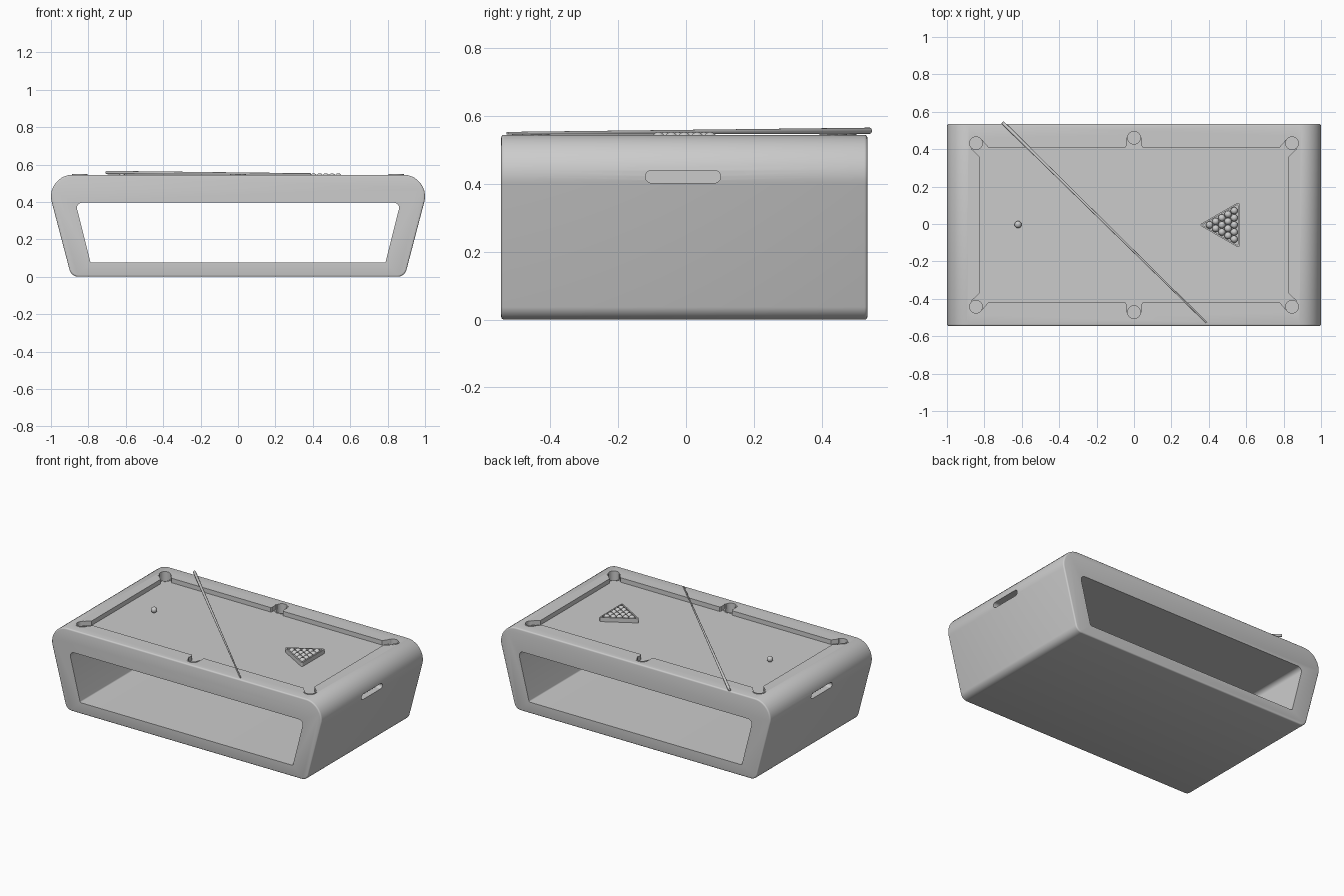
import bpy, bmesh
from math import radians, cos, sin, pi, sqrt, tan
from mathutils import Vector

if "Cube" in bpy.data.objects:
    bpy.data.objects.remove(bpy.data.objects["Cube"])

CY = -0.005          # table centre in y
TOP, BED = 0.545, 0.515


def finish(name, bm, smooth=True):
    bmesh.ops.recalc_face_normals(bm, faces=bm.faces)
    me = bpy.data.meshes.new(name)
    bm.to_mesh(me)
    bm.free()
    ob = bpy.data.objects.new(name, me)
    bpy.context.collection.objects.link(ob)
    if smooth:
        shade(ob)
    return ob


def activate(ob):
    bpy.ops.object.select_all(action='DESELECT')
    ob.select_set(True)
    bpy.context.view_layer.objects.active = ob


def shade(ob):
    activate(ob)
    bpy.ops.object.shade_smooth_by_angle(angle=radians(32))


def prism(name, pts, lo, hi, axis, bevel=0):
    """Extrude a 2D outline between lo and hi along the given axis."""
    put = {'X': lambda a, b: (lo, a, b), 'Y': lambda a, b: (a, lo, b),
           'Z': lambda a, b: (a, b, lo)}[axis]
    shift = Vector([(hi - lo) * (axis == k) for k in 'XYZ'])
    bm = bmesh.new()
    base = bm.faces.new([bm.verts.new(put(*p)) for p in pts])
    r = bmesh.ops.extrude_face_region(bm, geom=[base], use_keep_orig=True)
    verts = [v for v in r['geom'] if isinstance(v, bmesh.types.BMVert)]
    cap = [f for f in r['geom'] if isinstance(f, bmesh.types.BMFace)][0]
    bmesh.ops.translate(bm, verts=verts, vec=shift)
    if bevel:
        edges = list(base.edges) + list(cap.edges)
        bmesh.ops.bevel(bm, geom=edges, offset=bevel, segments=3, profile=0.5,
                        affect='EDGES')
    return finish(name, bm)


def rounded(corners, seg=12):
    """Outline with filleted corners, given as (a, b, radius)."""
    out, n = [], len(corners)
    for i, (a, b, r) in enumerate(corners):
        p = Vector((a, b))
        u = (Vector(corners[i - 1][:2]) - p).normalized()
        v = (Vector(corners[(i + 1) % n][:2]) - p).normalized()
        half = u.angle(v) / 2
        c = p + (u + v).normalized() * (r / sin(half))
        s, e = p + u * (r / tan(half)) - c, p + v * (r / tan(half)) - c
        for k in range(seg + 1):
            d = s.lerp(e, k / seg).normalized() * r
            out.append(tuple(c + d))
    return out


def cut(ob, cutter, keep=False):
    m = ob.modifiers.new('cut', 'BOOLEAN')
    m.operation, m.object, m.solver = 'DIFFERENCE', cutter, 'EXACT'
    activate(ob)
    bpy.ops.object.modifier_apply(modifier=m.name)
    if not keep:
        bpy.data.objects.remove(cutter)


def disc(x, y, r, n=40):
    return [(x + r * cos(2 * pi * k / n), y + r * sin(2 * pi * k / n)) for k in range(n)]


# Loop-shaped table body with a flared, rounded outline
outer = [(-0.891, 0, .05), (0.891, 0, .05), (1.034, TOP, .115), (-1.034, TOP, .115)]
inner = [(-0.788, .075, .01), (0.788, .075, .01), (0.869, .396, .028), (-0.869, .396, .028)]
body = prism('table_body', rounded(outer), CY - 0.54, CY + 0.54, 'Y', bevel=0.009)
cut(body, prism('opening', rounded(inner, 8), -1, 1, 'Y'))

# Playing field recess with pocket mouths
quad = [(.040, .465), (.040, .424), (.047, .415), (.78, .415), (.812, .452),
        (.868, .405), (.825, .365)]
field = []
for sx, sy, step in ((1, 1, 1), (1, -1, -1), (-1, -1, 1), (-1, 1, -1)):
    field += [(sx * x, sy * y + CY) for x, y in quad[::step]]
cut(body, prism('field', field, BED, 0.7, 'Z'))

# Pocket holes and their liners
pockets = [(x, s * y + CY) for s in (1, -1) for x, y in ((-.845, .437), (0, .466), (.845, .437))]
mouths = prism('mouth_cutter', field, BED + .002, 0.7, 'Z')
for i, (x, y) in enumerate(pockets):
    cut(body, prism('hole', disc(x, y, .040), .43, .7, 'Z'))
    liner = prism(f'pocket_liner_{i + 1}', disc(x, y, .042), .425, TOP + .003, 'Z')
    cut(liner, prism('bore', disc(x, y, .034), .435, .7, 'Z'))
    cut(liner, mouths, keep=True)
    shade(liner)
bpy.data.objects.remove(mouths)

# Slot handles recessed in both ends
slot = rounded([(-.12, .403, .0184), (.102, .403, .0184), (.102, .44, .0184), (-.12, .44, .0184)], 8)
for s in (-1, 1):
    cut(body, prism('slot', slot, min(s * .955, s * 1.1), max(s * .955, s * 1.1), 'X'))
shade(body)

# Balls: fifteen racked plus the cue ball
D = 0.038


def ball(name, x, y):
    bm = bmesh.new()
    bmesh.ops.create_uvsphere(bm, u_segments=24, v_segments=14, radius=D / 2)
    bmesh.ops.translate(bm, verts=bm.verts, vec=(x, y, BED + D / 2))
    finish(name, bm)


APEX = 0.404
for row in range(5):
    for k in range(row + 1):
        ball(f'ball_{row * (row + 1) // 2 + k + 1}', APEX + row * D * sqrt(3) / 2,
             CY + (k - row / 2) * D)
ball('cue_ball', -0.62, CY + .002)

# Triangle rack around the balls
mid = APEX + 4 * D * sqrt(3) / 2 * 2 / 3


def triangle(inradius, fillet):
    R = inradius * 2
    return rounded([(mid + R * cos(a), CY + R * sin(a), fillet)
                    for a in (pi, pi * 5 / 3, pi / 3)], 6)


inr = 4 * D / (2 * sqrt(3)) + D / 2
rack = prism('rack', triangle(inr + .009, .008), BED, TOP - .002, 'Z')
cut(rack, prism('rack_inside', triangle(inr + .0005, .004), .4, .7, 'Z'))
shade(rack)

# Tapered cue lying across the rails
butt, tip = Vector((-0.703, 0.543, 0.557)), Vector((0.388, -0.528, 0.5495))
axis = tip - butt
bm = bmesh.new()
bmesh.ops.create_cone(bm, cap_ends=True, segments=20, radius1=.009, radius2=.004,
                      depth=axis.length)
ends = [e for e in bm.edges if abs(e.verts[0].co.z - e.verts[1].co.z) < 1e-5]
bmesh.ops.bevel(bm, geom=ends, offset=.002, segments=2, profile=.5, affect='EDGES')
bmesh.ops.rotate(bm, verts=bm.verts, matrix=axis.to_track_quat('Z', 'Y').to_matrix())
bmesh.ops.translate(bm, verts=bm.verts, vec=(butt + tip) / 2)
finish('cue', bm)
